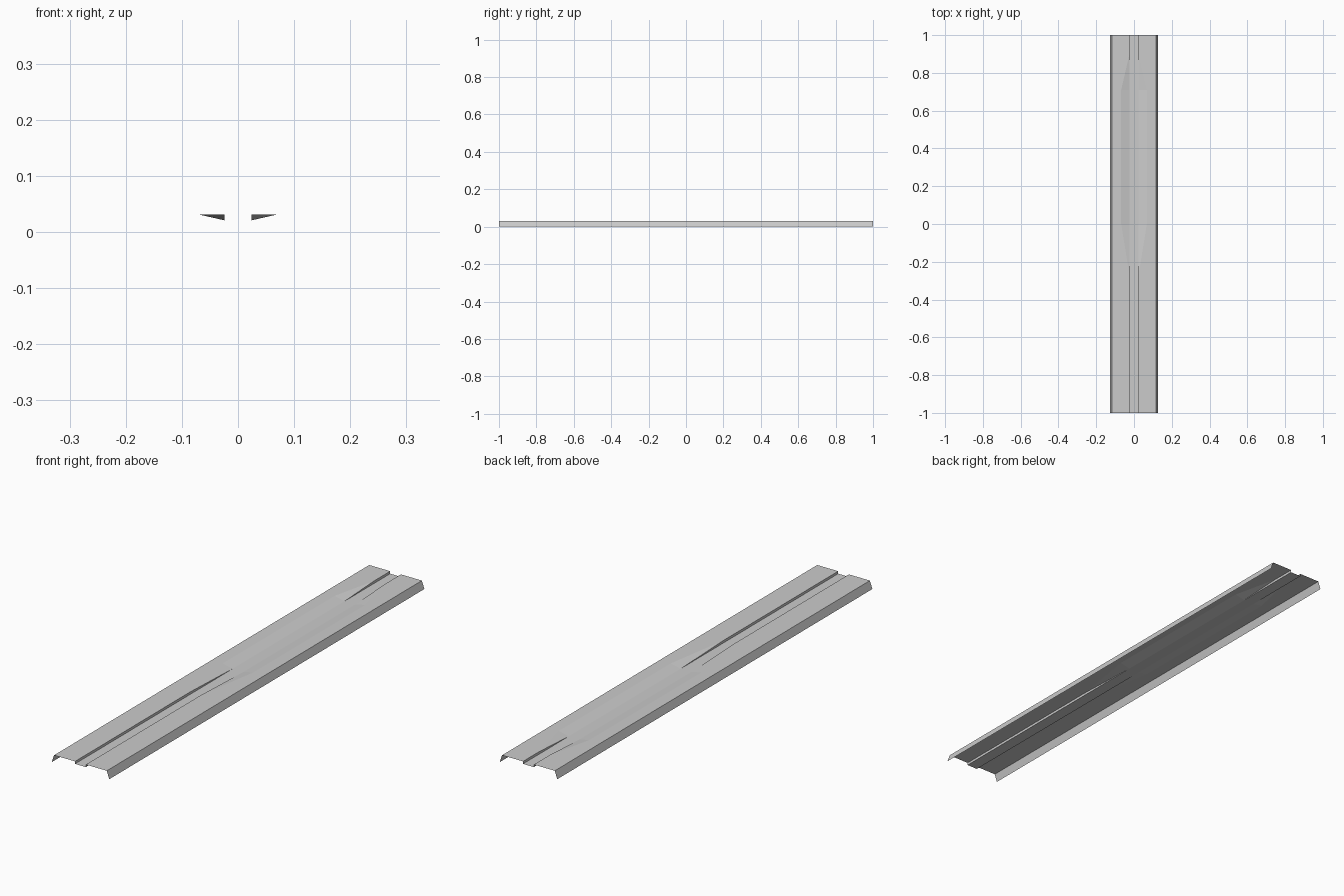
import bpy, bmesh

if "Cube" in bpy.data.objects:
    bpy.data.objects.remove(bpy.data.objects["Cube"])

TOP, FLOOR = 0.031, 0.021      # deck height and groove floor height
FOOT, EDGE = 0.128, 0.117      # flange foot and deck edge
GROOVE, WIDE = 0.024, 0.068    # groove half width, widened shoulder

# stations along the length: (y, shoulder x)
stations = [(-1, GROOVE), (-0.27, GROOVE), (0.0, WIDE),
            (0.71, WIDE), (0.90, GROOVE), (1, GROOVE)]

bm = bmesh.new()


def half_row(y, shoulder, side):
    pts = [(FOOT, 0), (EDGE, TOP), (shoulder, TOP), (GROOVE, FLOOR)]
    return [bm.verts.new((side * x, y, z)) for x, z in pts]


left = [half_row(y, s, -1) for y, s in stations]
right = [half_row(y, s, 1) for y, s in stations]

for i in range(len(stations) - 1):
    # flange, deck and groove wall on each side
    for rows in (left, right):
        a, b = rows[i], rows[i + 1]
        for k in range(2):
            bm.faces.new((a[k], a[k + 1], b[k + 1], b[k]))
        # the wall twists open, so split it from the steep end's top
        if stations[i][1] <= stations[i + 1][1]:
            bm.faces.new((a[2], a[3], b[3]))
            bm.faces.new((a[2], b[3], b[2]))
        else:
            bm.faces.new((a[2], a[3], b[2]))
            bm.faces.new((a[3], b[3], b[2]))
    # groove floor
    bm.faces.new((left[i][3], right[i][3], right[i + 1][3], left[i + 1][3]))

bmesh.ops.recalc_face_normals(bm, faces=bm.faces)
bm.normal_update()
floor = max(bm.faces, key=lambda f: abs(f.normal.z))
if floor.normal.z < 0:
    bmesh.ops.reverse_faces(bm, faces=bm.faces)

mesh = bpy.data.meshes.new("channel_panel")
bm.to_mesh(mesh)
bm.free()
bpy.context.collection.objects.link(bpy.data.objects.new("channel_panel", mesh))
